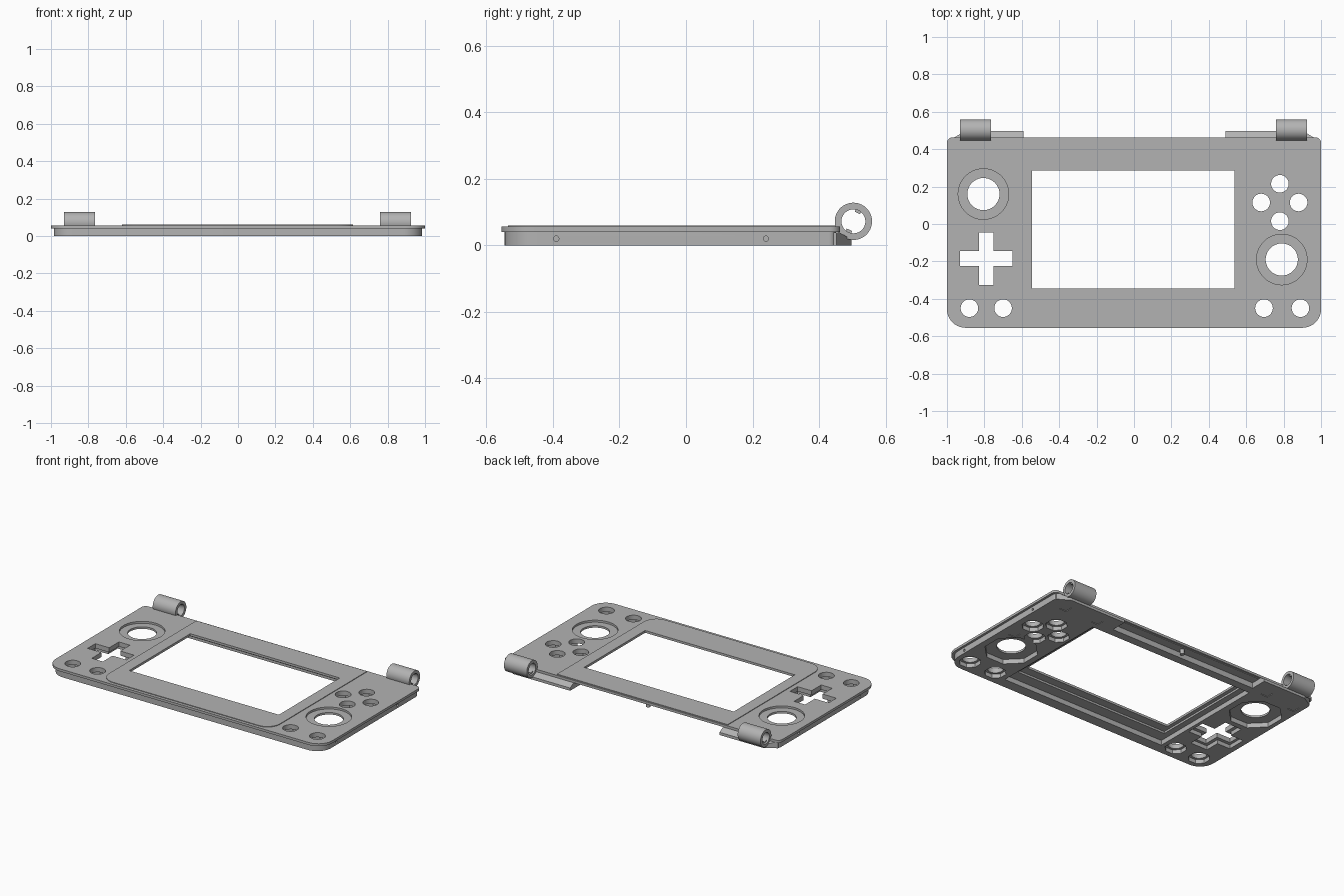
import bpy, bmesh
from math import sin, cos, pi, radians

cube = bpy.data.objects.get("Cube")
if cube:
    bpy.data.objects.remove(cube, do_unlink=True)

grey = bpy.data.materials.new("plain grey")
grey.use_nodes = True
grey.diffuse_color = (0.45, 0.45, 0.45, 1)
grey.node_tree.nodes["Principled BSDF"].inputs["Base Color"].default_value = grey.diffuse_color


def prism(name, outline, low, high, axis="z"):
    """Extrude a 2D outline along an axis."""
    bm = bmesh.new()
    place = (lambda u, v, w: (u, v, w)) if axis == "z" else (lambda u, v, w: (w, u, v))
    face = bm.faces.new([bm.verts.new(place(u, v, low)) for u, v in outline])
    top = bmesh.ops.extrude_face_region(bm, geom=[face])["geom"]
    shift = place(0, 0, high - low)
    bmesh.ops.translate(bm, vec=shift, verts=[g for g in top if isinstance(g, bmesh.types.BMVert)])
    bmesh.ops.recalc_face_normals(bm, faces=bm.faces)
    mesh = bpy.data.meshes.new(name)
    bm.to_mesh(mesh)
    bm.free()
    mesh.materials.append(grey)
    obj = bpy.data.objects.new(name, mesh)
    bpy.context.collection.objects.link(obj)
    return obj


def disc(x, y, r, sides=40):
    return [(x + r * cos(2 * pi * (i + 0.5) / sides), y + r * sin(2 * pi * (i + 0.5) / sides))
            for i in range(sides)]


def box(x0, x1, y0, y1):
    return [(x0, y0), (x1, y0), (x1, y1), (x0, y1)]


def rounded(x0, x1, y0, y1, front, back, steps=10):
    """Rectangle with separate front and back corner radii."""
    pts = []
    for cx, cy, r, start in ((x0 + front, y0 + front, front, 180), (x1 - front, y0 + front, front, 270),
                             (x1 - back, y1 - back, back, 0), (x0 + back, y1 - back, back, 90)):
        for i in range(steps + 1):
            a = radians(start + 90 * i / steps)
            pts.append((cx + r * cos(a), cy + r * sin(a)))
    return pts


def cross(x, y, arm, half):
    quarter = [(arm, -half), (arm, half), (half, half)]
    pts = []
    for _ in range(4):
        pts += [(x + u, y + v) for u, v in quarter]
        quarter = [(-v, u) for u, v in quarter]
    return pts


def combine(target, parts):
    """Apply (object, operation) booleans in order, then remove the helpers."""
    for obj, operation in parts:
        obj.hide_render = True
        mod = target.modifiers.new(obj.name, "BOOLEAN")
        mod.solver = "EXACT"
        mod.operation = operation
        mod.object = obj
    graph = bpy.context.evaluated_depsgraph_get()
    mesh = bpy.data.meshes.new_from_object(target.evaluated_get(graph))
    target.modifiers.clear()
    target.data = mesh
    for obj, _ in parts:
        bpy.data.objects.remove(obj, do_unlink=True)


def smooth(obj):
    bpy.ops.object.select_all(action="DESELECT")
    obj.select_set(True)
    bpy.context.view_layer.objects.active = obj
    bpy.ops.object.shade_smooth_by_angle(angle=radians(25))


parts = []


def cut(outline, low, high, axis="z"):
    parts.append((prism("cutter", outline, low, high, axis), "DIFFERENCE"))


def add(outline, low, high, axis="z"):
    parts.append((prism("addition", outline, low, high, axis), "UNION"))


# Lower slab, overhanging top plate and raised screen panel
faceplate = prism("faceplate", rounded(-0.985, 0.985, -0.545, 0.45, 0.1, 0.02), 0, 0.043)
add(rounded(-1, 1, -0.555, 0.463, 0.1, 0.03), 0.04, 0.056)
add(rounded(-0.62, 0.615, -0.535, 0.455, 0.09, 0.003), 0.05, 0.06)

# Sloped rear ledges below the hinges, with clipped outer corners
ledge = [(0.4, 0), (0.497, 0), (0.497, 0.018), (0.462, 0.038), (0.4, 0.038)]
add(ledge, 0.49, 0.98, "x")
add(ledge, -0.98, -0.59, "x")
for s in (-1, 1):
    cut([(s * 0.88, 0.51), (s * 1.0, 0.44), (s * 1.1, 0.44), (s * 1.1, 0.6), (s * 0.88, 0.6)], -0.1, 0.0385)

# Rear notch between the ledges, and stepped screen opening
cut(box(-0.59, 0.49, 0.39, 0.6), -0.1, 0.036)
cut(box(-0.61, 0.6, -0.475, 0.335), -0.1, 0.032)
cut(box(-0.57, 0.56, -0.4, 0.305), -0.1, 0.045)
cut(box(-0.545, 0.537, -0.345, 0.285), -0.1, 0.2)

# Thumb stick openings: dished ring above, octagonal pocket below
for x, y in ((-0.805, 0.16), (0.79, -0.19)):
    cut(disc(x, y, 0.135, 64), 0.043, 0.2)
    cut(disc(x, y, 0.163, 8), -0.1, 0.03)
    cut(disc(x, y, 0.086, 48), -0.1, 0.2)

# Button openings with octagonal pockets below
buttons = [(0.78 + dx, 0.115 + dy) for dx, dy in ((0, 0.1), (-0.1, 0), (0.1, 0), (0, -0.1))]
buttons += [(x, -0.45) for x in (-0.88, -0.7, 0.695, 0.89)]
for x, y in buttons:
    cut(disc(x, y, 0.066, 8), -0.1, 0.026)
    cut(disc(x, y, 0.047), -0.1, 0.2)

# Direction pad opening
cut(cross(-0.79, -0.185, 0.158, 0.062), -0.1, 0.026)
cut(cross(-0.79, -0.185, 0.14, 0.04), -0.1, 0.2)

# Shallow square sockets underneath
for x, y in ((0.865, 0.4), (0.9, -0.03), (-0.7, 0.39), (-0.93, 0.36), (0.62, 0.4)):
    cut(box(x - 0.025, x + 0.025, y - 0.025, y + 0.025), -0.1, 0.004)

# Small screw holes in both side walls
for s in (-1, 1):
    for y in (-0.39, 0.24):
        cut(disc(y, 0.02, 0.008, 16), min(s * 0.965, s * 1.1), max(s * 0.965, s * 1.1), "x")

combine(faceplate, parts)
smooth(faceplate)

# Peg under the rear notch
smooth(prism("rear_peg", disc(-0.02, 0.42, 0.014, 20), 0.005, 0.04))

# Hinge barrels with two small keys in each bore
hy, hz = 0.503, 0.072
for name, x0, x1 in (("left_hinge", 0.76, 0.925), ("right_hinge", -0.93, -0.765)):
    barrel = prism(name, disc(hy, hz, 0.056, 48), x0, x1, "x")
    combine(barrel, [(prism("bore", disc(hy, hz, 0.036, 40), x0 - 0.1, x1 + 0.1, "x"), "DIFFERENCE")])
    smooth(barrel)
    for i in range(2):
        a = radians(65 + 180 * i)
        corners = [(0.028, -0.009), (0.04, -0.009), (0.04, 0.009), (0.028, 0.009)]
        key = [(hy + r * cos(a) - t * sin(a), hz + r * sin(a) + t * cos(a)) for r, t in corners]
        prism(name + "_key_" + str(i + 1), key, x0 + 0.01, x1 - 0.01, "x")
